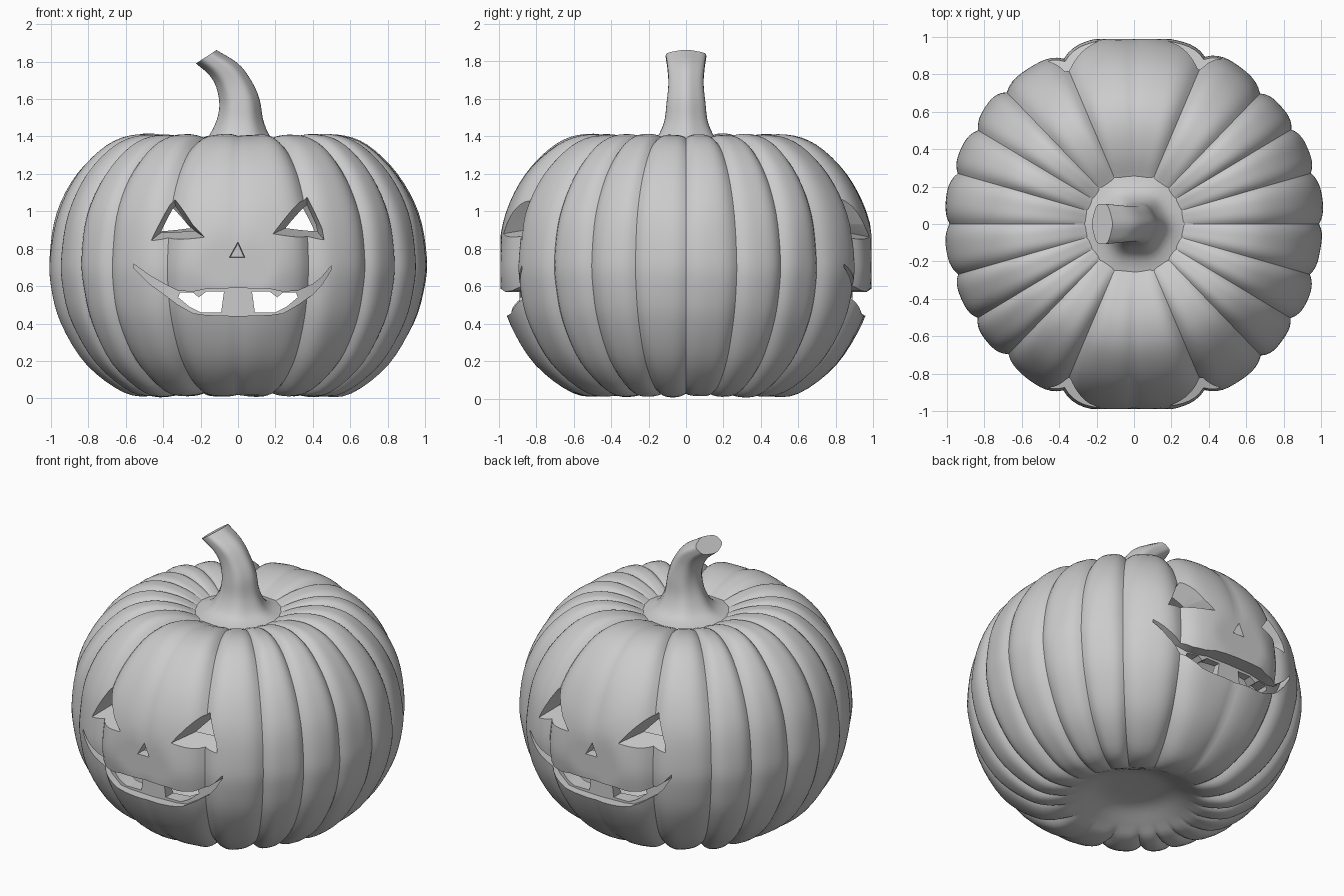
import bpy, bmesh
from math import sin, cos, pi, radians, sqrt
from mathutils import Vector, noise

if "Cube" in bpy.data.objects:
    bpy.data.objects.remove(bpy.data.objects["Cube"])

def catmull(pts, steps):
    """Smooth curve through points."""
    p = [Vector(q) for q in pts]
    p = [2 * p[0] - p[1]] + p + [2 * p[-1] - p[-2]]
    out = []
    for i in range(1, len(p) - 2):
        a, b, c, d = p[i - 1:i + 3]
        for k in range(steps):
            t = k / steps
            out.append(0.5 * (2 * b + (c - a) * t + (2 * a - 5 * b + 4 * c - d) * t * t
                              + (3 * b - a - 3 * c + d) * t ** 3))
    return out + [p[-2]]

def skin(bm, rings):
    """Join rings of points into a closed surface with capped ends."""
    vs = [[bm.verts.new(p) for p in ring] for ring in rings]
    n = len(vs[0])
    for a, b in zip(vs, vs[1:]):
        for i in range(n):
            j = (i + 1) % n
            bm.faces.new((a[i], a[j], b[j], b[i]))
    bm.faces.new(vs[0][::-1])
    bm.faces.new(vs[-1])

def make(name, bm):
    me = bpy.data.meshes.new(name)
    bm.to_mesh(me)
    bm.free()
    ob = bpy.data.objects.new(name, me)
    bpy.context.collection.objects.link(ob)
    return ob

def smooth(ob, angle):
    bpy.ops.object.select_all(action='DESELECT')
    ob.select_set(True)
    bpy.context.view_layer.objects.active = ob
    bpy.ops.object.shade_smooth_by_angle(angle=radians(angle))

# Ribbed body: rib creases (angle, depth) mirrored over all four quadrants
quad = [(0, .025), (16, .03), (31, .032), (46, .036), (67, .045), (90, .012)]
half = quad + [(180 - a, d) for a, d in quad[-2::-1]]
creases = half + [(a + 180, d) for a, d in half[1:]]
angles = []
for (a0, d0), (a1, d1) in zip(creases, creases[1:]):
    for k in range(12):
        u = k / 6 - 1
        depth = d0 if u < 0 else d1
        angles.append((radians(a0 + (a1 - a0) * k / 12), depth * abs(u) ** 3.2))

profile = catmull([(.02, .13), (.2, .12), (.34, .06), (.45, .015), (.61, .03), (.81, .18),
                   (.945, .40), (1.0, .60), (1.008, .76), (.968, .99), (.86, 1.2),
                   (.70, 1.355), (.54, 1.41), (.37, 1.39), (.2, 1.32), (.02, 1.28)], 4)

def body_rings():
    rings = []
    for i, p in enumerate(profile):
        t = profile[min(i + 1, len(profile) - 1)] - profile[max(i - 1, 0)]
        n = Vector((t.y, -t.x)).normalized()
        w = (p.x - .36) / .2 if p.y < .5 else (p.x - .2) / .4
        w = min(1, max(0, w))
        ring = []
        for a, groove in angles:
            bump = .012 * w * noise.noise(Vector((cos(a) * 4, sin(a) * 4, p.y * 2)))
            q = p + n * (bump - groove * w)
            y = max(-.99, min(.99, q.x * sin(a)))
            ring.append((q.x * cos(a), y, max(q.y, 0)))
        rings.append(ring)
    return rings

bm = bmesh.new()
skin(bm, body_rings())
# Inner wall of the hollow body
inner = [[(p.x * .86 * cos(k * pi / 40), p.x * .86 * sin(k * pi / 40), .72 + (p.y - .72) * .84)
          for k in range(80)] for p in profile[::2]]
skin(bm, [r[::-1] for r in inner])
body = make("pumpkin_body", bm)

# Carving cutters, repeated on the back by a half turn
def prism(bm, pts, y0, y1, s0=1, s1=1):
    cx = sum(p[0] for p in pts) / len(pts)
    cz = sum(p[1] for p in pts) / len(pts)
    for turn in (1, -1):
        skin(bm, [[(turn * (cx + (x - cx) * s), turn * y, cz + (z - cz) * s) for x, z in pts]
                  for y, s in ((y0, s0), (y1, s1))])

def band(bm, cols, radius, deepest):
    """Recess following the body: columns of x, top z, bottom z."""
    for turn in (1, -1):
        rings = []
        for x, top, low in cols:
            y = min(deepest, sqrt(radius ** 2 - x * x)) if radius else deepest
            rings.append([(turn * x, turn * v, z) for v, z in
                          ((-1.2, top), (-y, top), (-y, low), (-1.2, low))])
        skin(bm, rings)

def carve(name, bm):
    bmesh.ops.recalc_face_normals(bm, faces=bm.faces)
    cutter = make(name, bm)
    cutter.hide_render = True
    mod = body.modifiers.new(name, 'BOOLEAN')
    mod.operation, mod.solver, mod.object = 'DIFFERENCE', 'EXACT', cutter
    bpy.context.view_layer.objects.active = body
    bpy.ops.object.modifier_apply(modifier=name)
    bpy.data.objects.remove(cutter)

# Shallow cuts: grin recess and nose
bm = bmesh.new()
band(bm, [(-.56, .72, .70), (-.47, .655, .61), (-.4, .615, .56), (-.32, .575, .5),
          (-.24, .57, .455), (-.17, .585, .445), (0, .59, .44), (.17, .585, .445),
          (.24, .57, .455), (.32, .575, .5), (.4, .61, .555), (.45, .65, .61),
          (.5, .71, .69)], .925, .89)
prism(bm, [(-.05, .75), (.04, .75), (0, .84)], -1.1, -.93, 1.2, .8)
carve("face_recess", bm)

# Through cuts: eyes and mouth gaps either side of the tooth
bm = bmesh.new()
eye_l = [(-.48, .83), (-.2, .875), (-.25, .93), (-.34, 1.09), (-.37, 1.06)]
eye_r = [(.21, .89), (.47, .835), (.46, .9), (.37, 1.11), (.33, 1.07)]
gap = [(.075, .57), (.09, .46), (.2, .46), (.26, .49), (.32, .54), (.31, .565),
       (.24, .565), (.21, .54), (.17, .57)]
for eye in (eye_l, eye_r):
    prism(bm, eye, -1.1, -.65, 1.45, .35)
prism(bm, gap, -1.1, -.6)
prism(bm, [(-x, z) for x, z in gap[::-1]], -1.1, -.6)
carve("face_holes", bm)
smooth(body, 35)

# Stem: sections as left x,z / right x,z / half depth in y
sections = [(-.32, 1.33, .33, 1.33, .32), (-.19, 1.37, .2, 1.37, .19),
            (-.125, 1.46, .14, 1.47, .128), (-.1, 1.56, .115, 1.6, .11),
            (-.115, 1.66, .07, 1.7, .1), (-.155, 1.73, 0, 1.79, .105),
            (-.225, 1.79, -.115, 1.862, .115)]
rings = []
left = catmull([s[0:2] for s in sections], 4)
right = catmull([s[2:4] for s in sections], 4)
deep = catmull([(s[4], 0) for s in sections], 4)
for l, r, d in zip(left, right, deep):
    c, h = (l + r) / 2, (r - l) / 2
    ring = []
    for k in range(36):
        a = k * pi / 18
        f = .97 + .03 * cos(6 * a)
        ring.append((c.x + h.x * cos(a) * f, d.x * sin(a) * f, c.y + h.y * cos(a) * f))
    rings.append(ring)
bm = bmesh.new()
skin(bm, rings)
bmesh.ops.recalc_face_normals(bm, faces=bm.faces)
smooth(make("stem", bm), 40)
